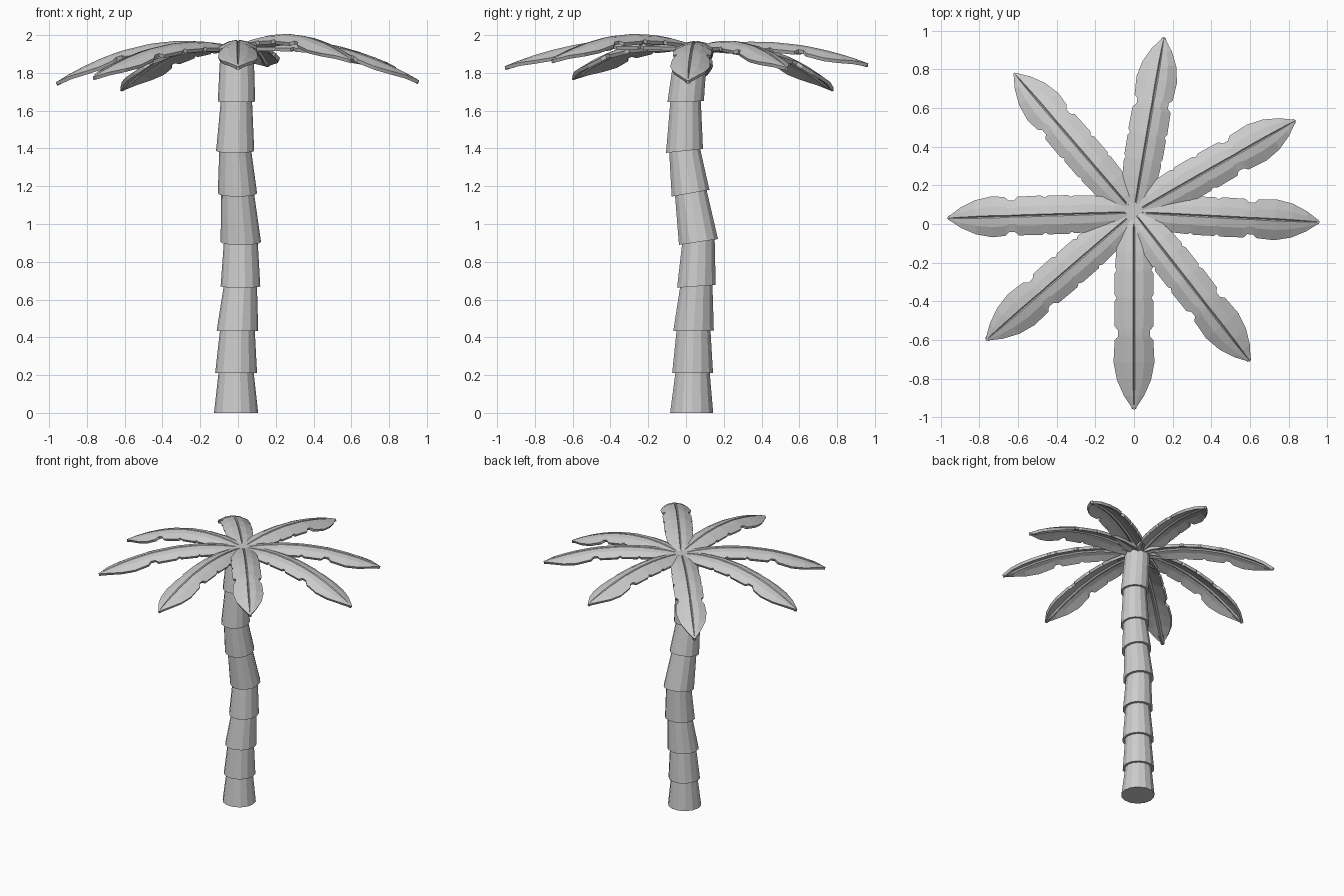
import bpy, bmesh, math, random
from mathutils import Vector, Matrix

if "Cube" in bpy.data.objects:
    bpy.data.objects.remove(bpy.data.objects["Cube"])

random.seed(4)


def make_object(name, bm):
    bmesh.ops.recalc_face_normals(bm, faces=bm.faces[:])
    me = bpy.data.meshes.new(name)
    bm.to_mesh(me)
    bm.free()
    ob = bpy.data.objects.new(name, me)
    bpy.context.collection.objects.link(ob)
    return ob


# Trunk: stacked tapered rings (centre x, y, z, lower radius, tilt toward +y)
rings = [
    (-.010, .030, 0.00, .117, 0.00),
    (-.010, .035, 0.21, .111, 0.00),
    (-.003, .040, 0.435, .110, 0.02),
    (.013, .055, 0.67, .105, 0.07),
    (.015, .066, 0.905, .107, 0.15),
    (-.003, .024, 1.163, .104, 0.18),
    (-.015, -.008, 1.387, .101, 0.11),
    (-.008, -.002, 1.648, .099, 0.03),
    (-.005, .030, 1.93, .105, 0.00),
]
SIDES = 14


def trunk_ring(i):
    lo, hi = rings[i], rings[i + 1]
    bm = bmesh.new()
    loops = []
    for (x, y, z, r, tilt), rad, lift in ((lo, lo[3], 0), (hi, hi[3] * .83, .012)):
        m = Matrix.Translation((x, y, z + lift)) @ Matrix.Rotation(math.atan(tilt), 4, 'X')
        loops.append([bm.verts.new(m @ Vector((rad * math.cos(a), rad * math.sin(a), 0)))
                      for a in (2 * math.pi * k / SIDES for k in range(SIDES))])
    for k in range(SIDES):
        n = (k + 1) % SIDES
        bm.faces.new((loops[0][k], loops[0][n], loops[1][n], loops[1][k]))
    bm.faces.new(loops[0])
    bm.faces.new(loops[1])
    make_object(f"trunk_ring_{i + 1}", bm)


for i in range(len(rings) - 1):
    trunk_ring(i)

# Fronds: outline as (fraction of length, half width) with torn notches
outline = [(0, .035), (.1, .075), (.2, .092), (.30, .098), (.315, .09), (.33, .1),
           (.44, .1), (.455, .09), (.475, .102), (.60, .1), (.62, .082), (.65, .082),
           (.67, .1), (.76, .106), (.85, .088), (.93, .052), (1, .004)]
columns = [-1, -.5, -.06, 0, .06, .5, 1]
ROOT = Vector((0, .06, 1.935))


def frond(name, tip, peak):
    tip = Vector(tip)
    d = tip - ROOT
    side = Vector((d.y, -d.x, 0)).normalized()
    # Parabola through root, peak height at 0.3 and tip
    a = (peak - ROOT.z - .09 * d.z) / .21
    b = d.z - a
    shift = random.uniform(-.025, .025)
    bm = bmesh.new()
    rows = []
    for t, w in outline:
        s = t + shift if .25 < t < .7 else t
        mid = Vector((ROOT.x + d.x * s, ROOT.y + d.y * s, ROOT.z + a * s + b * s * s))
        row = []
        for u in columns:
            p = mid + side * (u * w)
            p.z -= .035 * (u * w / .1) ** 2
            if u == 0:
                p.z -= .008 * min(1, w / .05)
            row.append(bm.verts.new(p))
        rows.append(row)
    for r0, r1 in zip(rows, rows[1:]):
        for k in range(len(columns) - 1):
            bm.faces.new((r0[k], r0[k + 1], r1[k + 1], r1[k]))
    # Leaf thickness
    bmesh.ops.recalc_face_normals(bm, faces=bm.faces[:])
    ob = make_object(name, bm)
    if ob.data.polygons[0].normal.z < 0:
        ob.data.flip_normals()
    mod = ob.modifiers.new("thickness", 'SOLIDIFY')
    mod.thickness = .02
    mod.offset = -1


fronds = [
    ((.155, .965, 1.85), 1.965),
    ((.835, .535, 1.83), 1.97),
    ((.96, .01, 1.76), 1.965),
    ((.60, -.71, 1.87), 2.0),
    ((0, -.96, 1.835), 1.975),
    ((-.765, -.60, 1.78), 1.965),
    ((-.965, .03, 1.75), 1.97),
    ((-.62, .78, 1.72), 1.955),
]
for i, (tip, peak) in enumerate(fronds):
    frond(f"frond_{i + 1}", tip, peak)
